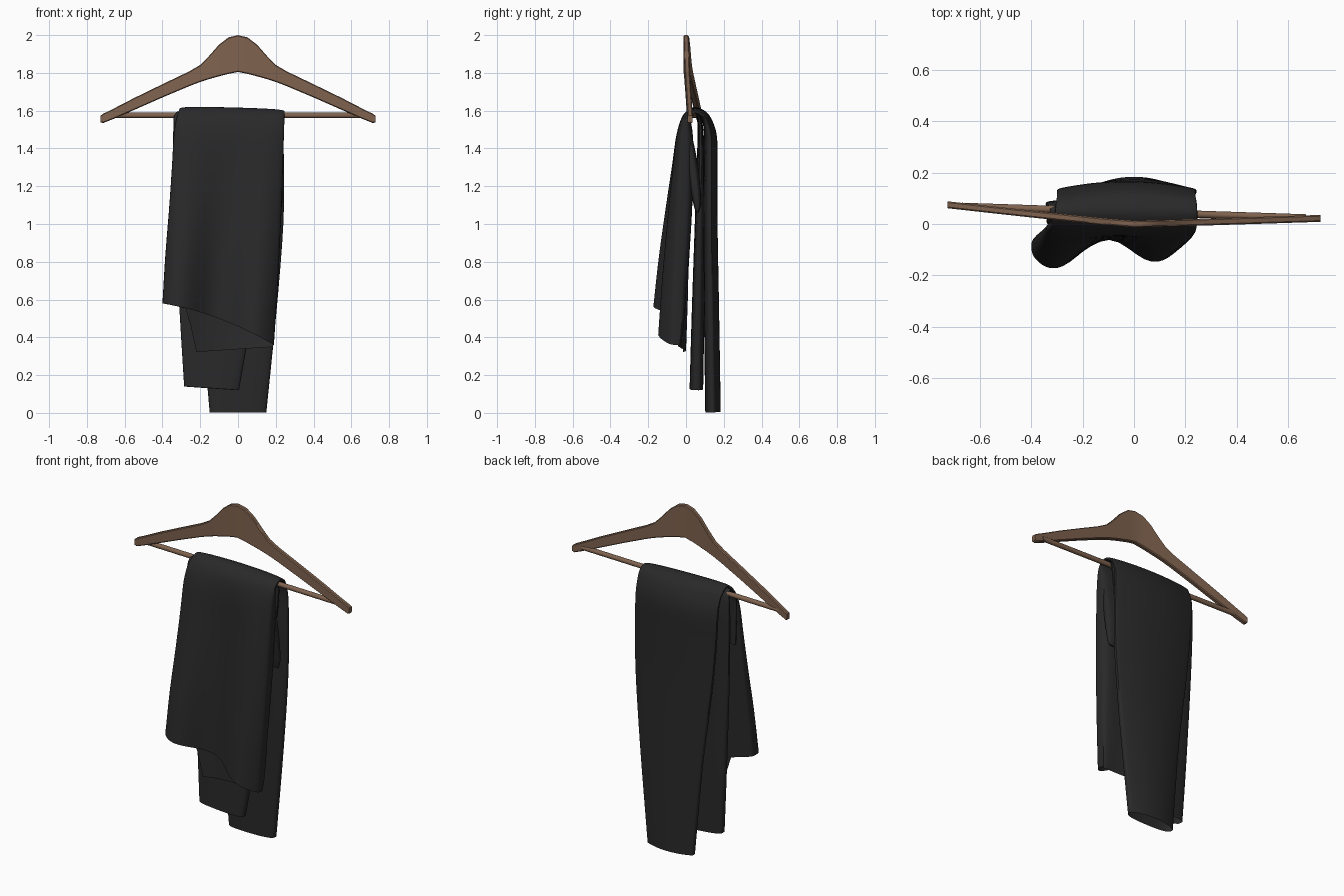
import bpy, bmesh, math
from mathutils import Vector

if "Cube" in bpy.data.objects:
    bpy.data.objects.remove(bpy.data.objects["Cube"])


def material(name, rgb):
    m = bpy.data.materials.new(name)
    m.diffuse_color = (*rgb, 1)
    m.use_nodes = True
    m.node_tree.nodes["Principled BSDF"].inputs["Base Color"].default_value = m.diffuse_color
    return m


WOOD = material("brown wood", (0.215, 0.125, 0.078))
CLOTH = material("black cloth", (0.022, 0.022, 0.022))


def loft(name, rings, mat, caps=(True, True), angle=40):
    """Skin a list of closed point rings."""
    bm = bmesh.new()
    rows = [[bm.verts.new(p) for p in r] for r in rings]
    n = len(rows[0])
    for a, b in zip(rows, rows[1:]):
        for k in range(n):
            bm.faces.new((a[k], a[(k + 1) % n], b[(k + 1) % n], b[k]))
    if caps[0]:
        bm.faces.new(rows[0][::-1])
    if caps[1]:
        bm.faces.new(rows[-1])
    bmesh.ops.recalc_face_normals(bm, faces=bm.faces)
    me = bpy.data.meshes.new(name)
    bm.to_mesh(me)
    bm.free()
    me.materials.append(mat)
    ob = bpy.data.objects.new(name, me)
    bpy.context.collection.objects.link(ob)
    bpy.context.view_layer.objects.active = ob
    ob.select_set(True)
    bpy.ops.object.shade_smooth_by_angle(angle=math.radians(angle))
    ob.select_set(False)
    return ob


def spline(pts, steps):
    """Catmull-Rom interpolation of equal-length tuples."""
    out = []
    for i in range(len(pts) - 1):
        p = [Vector(pts[min(max(j, 0), len(pts) - 1)]) for j in range(i - 1, i + 3)]
        for s in range(steps):
            t = s / steps
            out.append(0.5 * (2 * p[1] + (p[2] - p[0]) * t
                              + (2 * p[0] - 5 * p[1] + 4 * p[2] - p[3]) * t * t
                              + (3 * p[1] - p[0] - 3 * p[2] + p[3]) * t ** 3))
    return out + [Vector(pts[-1])]


def power(v, e):
    return math.copysign(abs(v) ** e, v)


def cloth_tube(name, stations, waist=False, caps=(False, False), n=56):
    """Flattened tube along a y-z path.
    Station: left x, right x, y, z, half thickness, hem tilt, wave depth."""
    st = spline(stations, 4)
    rings = []
    for i, s in enumerate(st):
        a, b = st[max(i - 1, 0)], st[min(i + 1, len(st) - 1)]
        d = Vector((b[2] - a[2], b[3] - a[3])).normalized()
        ny, nz = -d.y, d.x
        ring = []
        for k in range(n):
            ang = 2 * math.pi * k / n
            u, v = power(math.cos(ang), 0.85), power(math.sin(ang), 0.55)
            x = (s[0] + s[1]) / 2 + (s[1] - s[0]) / 2 * u
            # two forward folds, the left one deeper and nearer the edge
            wave = 1.15 * math.sin(0.66 * math.pi * u) ** 2 if u < 0 \
                else 0.87 * math.sin(0.75 * math.pi * u) ** 2
            wave *= s[6] * (0.6 + 0.4 * v)
            y = s[2] + ny * s[4] * v - wave
            z = s[3] + nz * s[4] * v + s[5] * u
            if waist:
                if i < 8:      # curved hem
                    z += 0.03 * (1 - u * u) * (1 - i / 8)
                if i < 4 and v < -0.3:      # rear wall hangs lower
                    w = min(max((u + 0.55) / 0.15, 0), 1)
                    z -= max(z - 0.33 - 0.02 * u, 0) * w * (1 - i / 4)
                if i < 20 and v < 0:        # rear wall bulges on the right
                    y += 0.055 * max(u, 0) * -v * math.sin(math.pi * i / 20)
                if i > 24 and v > 0:        # back face rounds off at its sides
                    y -= 0.022 * u * u * v * min((i - 24) / 8, 1)
            ring.append((x, y, z))
        rings.append(ring)
    return loft(name, rings, CLOTH, caps)


# Wooden hanger: outline as (x, top z, bottom z), mirrored and bowed backwards
half = [(0, 2.0, 1.805), (.05, 1.988, 1.795), (.1, 1.95, 1.782), (.15, 1.893, 1.768),
        (.2, 1.842, 1.752), (.26, 1.807, 1.729), (.4, 1.74, 1.67), (.55, 1.667, 1.604),
        (.66, 1.61, 1.556), (.715, 1.583, 1.534), (.727, 1.574, 1.538)]
outline = [(-x, t, b) for x, t, b in half[:0:-1]] + half


def bow(x):
    return (0.075 if x < 0 else 0.022) * (abs(x) / 0.727) ** 1.1


rings = []
for x, t, b in outline:
    y, h, c = bow(x), 0.0135, 0.005
    rings.append([(x, y - h, b + c), (x, y - h + c, b), (x, y + h - c, b), (x, y + h, b + c),
                  (x, y + h, t - c), (x, y + h - c, t), (x, y - h + c, t), (x, y - h, t - c)])
loft("hanger", rings, WOOD, angle=30)

# Round trouser bar
bar = []
for x, y in ((-.67, .069), (.67, .024)):
    bar.append([(x, y + .014 * math.cos(k * math.pi / 6), 1.575 + .014 * math.sin(k * math.pi / 6))
                for k in range(12)])
loft("trouser_bar", bar, WOOD)

# Waist at the front, folded over the bar into the outer leg at the back
cloth_tube("waist_and_outer_leg", [
    (-.40, .19, -.03, .47, .03, -.11, .11),
    (-.385, .21, -.025, .75, .035, -.08, .085),
    (-.365, .228, -.02, 1.05, .036, -.03, .055),
    (-.35, .238, -.016, 1.3, .034, 0, .028),
    (-.34, .243, -.01, 1.47, .034, 0, .01),
    (-.325, .246, .003, 1.56, .025, 0, 0),
    (-.31, .247, .04, 1.6, .016, -.007, 0),
    (-.305, .245, .08, 1.587, .02, -.005, 0),
    (-.30, .24, .11, 1.55, .025, 0, 0),
    (-.30, .24, .13, 1.46, .034, 0, 0),
    (-.29, .243, .13, 1.3, .036, 0, 0),
    (-.26, .24, .13, 1.0, .037, 0, 0),
    (-.20, .205, .135, .55, .04, 0, 0),
    (-.15, .15, .143, .003, .041, 0, 0)], waist=True)

# Inner leg, hanging between the waist and the outer leg
cloth_tube("inner_leg", [
    (-.33, .21, 0, 1.25, .01, 0, 0),
    (-.34, .22, .005, 1.48, .012, 0, 0),
    (-.34, .225, .018, 1.565, .01, 0, 0),
    (-.325, .225, .045, 1.592, .008, 0, 0),
    (-.335, .22, .07, 1.56, .012, 0, 0),
    (-.345, .21, .078, 1.42, .018, 0, 0),
    (-.335, .16, .073, 1.05, .025, 0, 0),
    (-.31, .08, .064, .55, .033, 0, 0),
    (-.285, .005, .055, .13, .036, -.01, 0)])

# Gathered seat cloth tucked between the layers on the right
cloth_tube("seat_fold", [
    (.05, .225, .01, 1.5, .015, 0, 0),
    (.05, .235, .035, 1.3, .03, 0, 0),
    (.08, .235, .058, 1.12, .022, 0, 0),
    (.12, .225, .06, 1.06, .006, 0, 0)], caps=(True, True))
